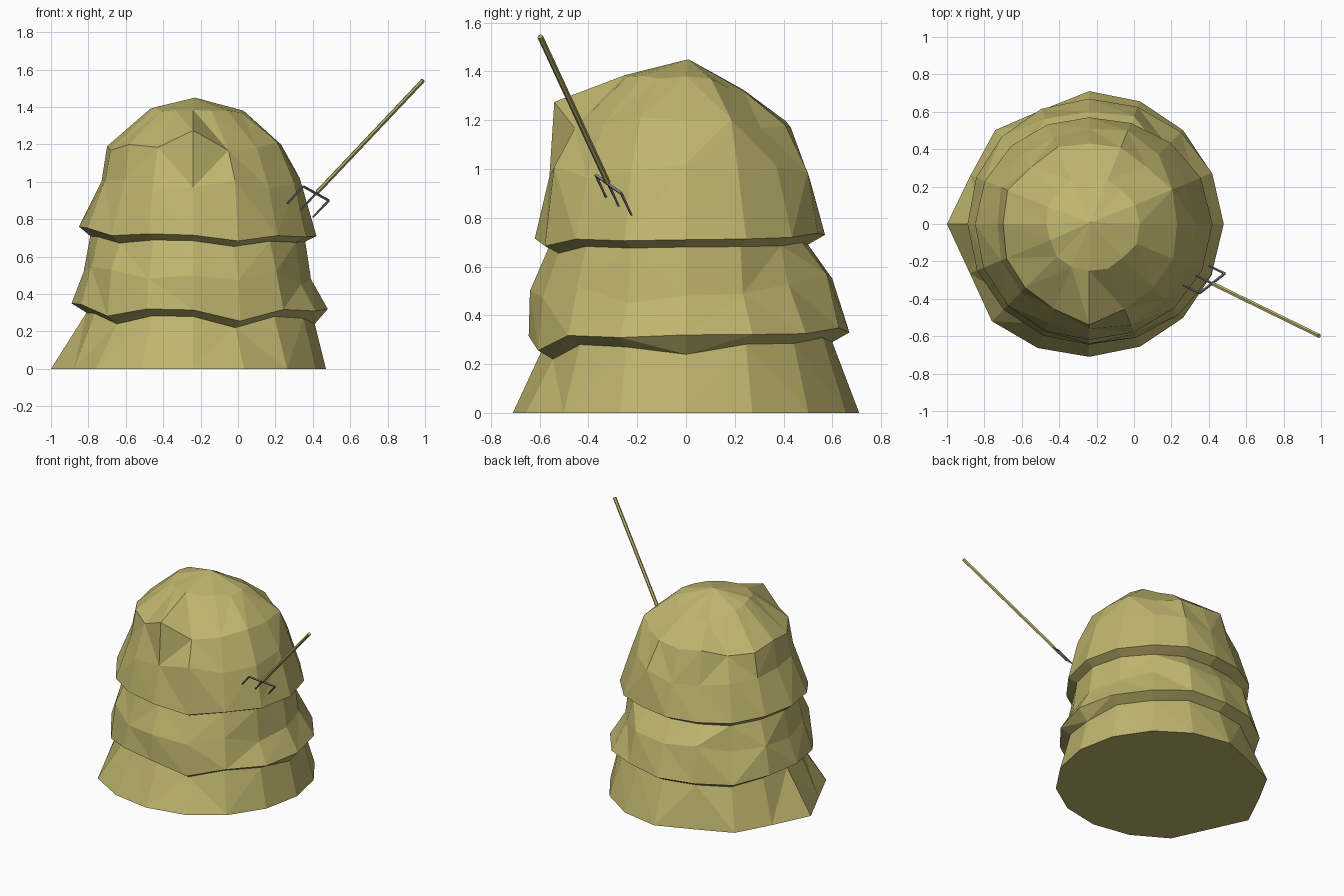
import bpy, bmesh, math, random
from mathutils import Vector

if "Cube" in bpy.data.objects:
    bpy.data.objects.remove(bpy.data.objects["Cube"])

random.seed(4)
SIDES, CX = 16, -0.24


def material(name, rgb):
    m = bpy.data.materials.new(name)
    m.diffuse_color = (*rgb, 1)
    m.use_nodes = True
    m.node_tree.nodes["Principled BSDF"].inputs["Base Color"].default_value = m.diffuse_color
    return m


hay = material("dry hay", (0.52, 0.465, 0.155))
iron = material("grey iron", (0.22, 0.22, 0.26))


def add_object(name, bm, mat):
    bmesh.ops.recalc_face_normals(bm, faces=bm.faces)
    me = bpy.data.meshes.new(name)
    bm.to_mesh(me)
    bm.free()
    me.materials.append(mat)
    ob = bpy.data.objects.new(name, me)
    bpy.context.collection.objects.link(ob)
    return ob


# Stack profile: (radius, height) toward right, back, left, front, and jitter
rings = [
    ([(.71, 0), (.71, 0), (.76, 0), (.71, 0)], 0),
    ([(.65, .28), (.60, .29), (.57, .30), (.58, .28)], 0),
    ([(.72, .32), (.67, .33), (.65, .35), (.645, .315)], 0),
    ([(.63, .48), (.60, .55), (.585, .52), (.64, .50)], .025),
    ([(.60, .68), (.50, .69), (.55, .71), (.56, .685)], 0),
    ([(.66, .71), (.57, .73), (.61, .76), (.62, .715)], 0),
    ([(.57, 1.02), (.51, .95), (.49, 1.0), (.56, .97)], .025),
    ([(.47, 1.20), (.43, 1.17), (.46, 1.19), (.48, 1.18)], .02),
    ([(.27, 1.38), (.25, 1.31), (.23, 1.39), (.25, 1.385)], .01),
]
# Sagging points along the two overhanging lips
sag = {10: -.05, 13: -.06, 6: -.02, 3: .02, 15: -.01}
# Radii where the base outline is flattened
flat_base = {5: .66, 6: .71, 7: .685, 9: .69}

# Haystack: stacked rings with undercut lips and a faceted crown
bm = bmesh.new()
loops = []
for k, (dirs, jit) in enumerate(rings):
    loop = []
    for i in range(SIDES):
        q, f = divmod(i, 4)
        t = f / 4
        t = t * t * (3 - 2 * t)
        (r0, z0), (r1, z1) = dirs[q], dirs[(q + 1) % 4]
        r, z = r0 + (r1 - r0) * t, z0 + (z1 - z0) * t
        if f:
            r += random.uniform(-jit, jit)
            z += random.uniform(-jit, jit) * 1.3
        if k in (1, 2):
            z += sag.get(i, 0)
        if k in (4, 5):
            z += sag.get(i, 0) * .5
        if k == 0:
            r = flat_base.get(i, r)
        if k == 1 and i == 0:
            z = .24
        if k == 7 and i == 12:      # jutting tuft at the front of the crown
            r, z = .54, 1.275
        a = math.tau * i / SIDES
        loop.append(bm.verts.new((CX + r * math.cos(a), r * math.sin(a), z)))
    loops.append(loop)
for k, (lo, hi) in enumerate(zip(loops, loops[1:])):
    for i in range(SIDES):
        j = (i + 1) % SIDES
        a, b, c, d = lo[i], lo[j], hi[j], hi[i]
        split = random.random() < .5
        if k == 6 and i in (11, 12):    # ridge below the tuft
            split = i == 12
        if split:
            bm.faces.new((a, b, c))
            bm.faces.new((a, c, d))
        else:
            bm.faces.new((a, b, d))
            bm.faces.new((b, c, d))
apex = bm.verts.new((CX + .01, 0.01, 1.45))
for i in range(SIDES):
    bm.faces.new((loops[-1][i], loops[-1][(i + 1) % SIDES], apex))
bm.faces.new(loops[0][::-1])
add_object("haystack", bm, hay)


def rod(name, p, q, radius, sides, mat, tip=None):
    p, q = Vector(p), Vector(q)
    bm = bmesh.new()
    bmesh.ops.create_cone(bm, cap_ends=True, segments=sides, radius1=radius,
                          radius2=radius if tip is None else tip, depth=(q - p).length)
    ob = add_object(name, bm, mat)
    ob.location = (p + q) / 2
    ob.rotation_mode = 'QUATERNION'
    ob.rotation_quaternion = (q - p).to_track_quat('Z', 'Y')


# Pitchfork stuck in the side
left, right = Vector((.35, -.37, .975)), Vector((.485, -.265, .90))
top, mid = Vector((.99, -.598, 1.543)), (left + right) / 2
along = (mid - top).normalized()
rod("fork_handle", top, mid - along * .01, .012, 6, hay)
rod("fork_crossbar", left, right, .007, 4, iron)
for n, p in enumerate((left, mid, right)):
    rod(f"fork_tine_{n + 1}", p, p + along * .13, .007, 4, iron, .005)
